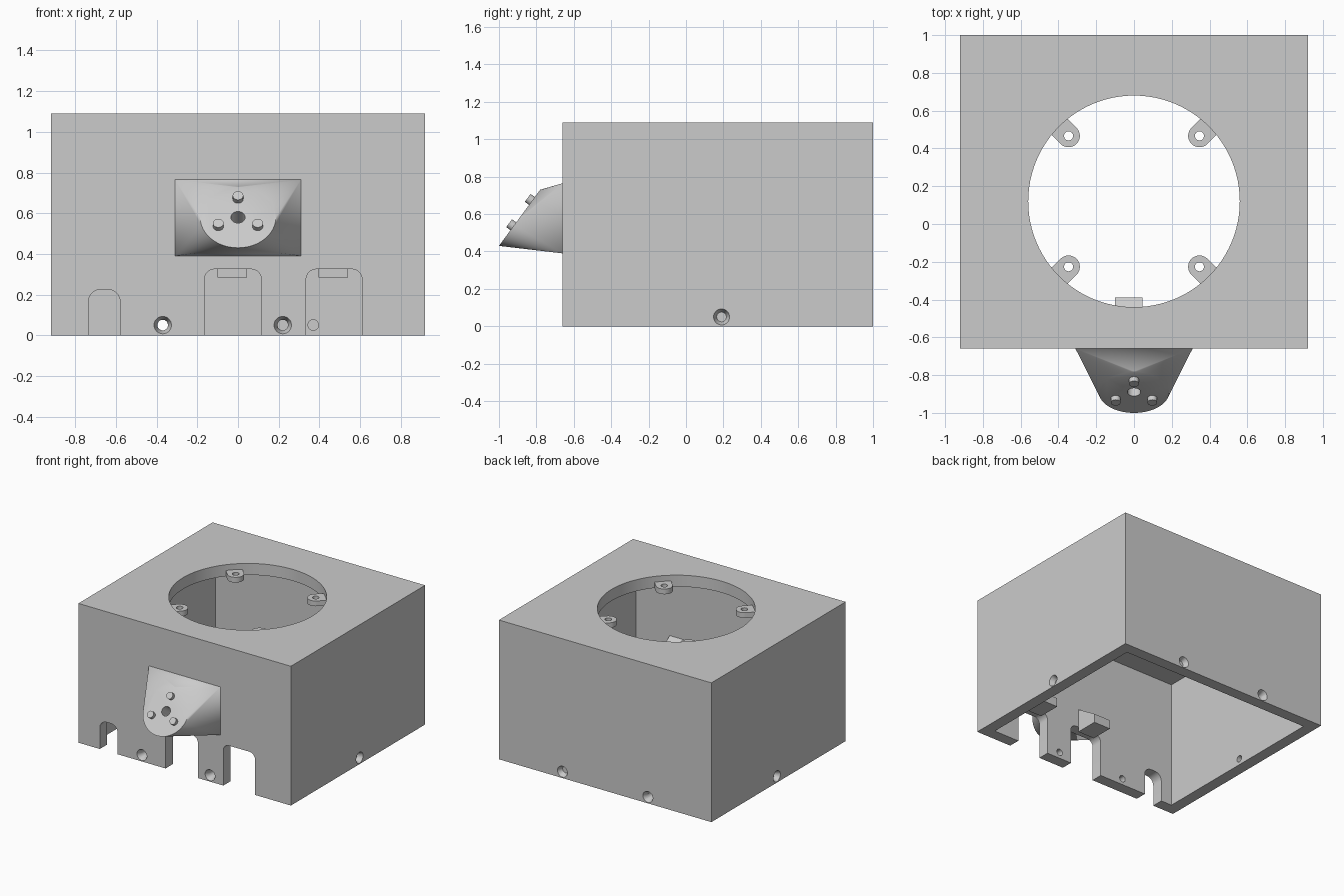
import bpy, bmesh, math
from mathutils import Matrix, Vector

cube = bpy.data.objects.get("Cube")
if cube:
    bpy.data.objects.remove(cube, do_unlink=True)

grey = bpy.data.materials.new("plain_grey")
grey.use_nodes = True
grey.diffuse_color = (0.6, 0.6, 0.6, 1)
grey.node_tree.nodes["Principled BSDF"].inputs["Base Color"].default_value = (0.6, 0.6, 0.6, 1)

W, FRONT, BACK, H, T = 0.92, -0.66, 1.0, 1.09, 0.09
MID = (FRONT + BACK) / 2


def finish(name, bm):
    bmesh.ops.recalc_face_normals(bm, faces=bm.faces)
    mesh = bpy.data.meshes.new(name)
    bm.to_mesh(mesh)
    bm.free()
    obj = bpy.data.objects.new(name, mesh)
    bpy.context.collection.objects.link(obj)
    mesh.materials.append(grey)
    return obj


def box(name, x0, x1, y0, y1, z0, z1):
    bm = bmesh.new()
    size = Matrix.Diagonal((x1 - x0, y1 - y0, z1 - z0, 1))
    centre = Matrix.Translation(((x0 + x1) / 2, (y0 + y1) / 2, (z0 + z1) / 2))
    bmesh.ops.create_cube(bm, size=1, matrix=centre @ size)
    return finish(name, bm)


def rod(name, start, end, r1, r2=None, segments=32):
    """Cylinder or cone between two points."""
    a, b = Vector(start), Vector(end)
    turn = (b - a).to_track_quat('Z', 'Y').to_matrix().to_4x4()
    bm = bmesh.new()
    bmesh.ops.create_cone(bm, cap_ends=True, segments=segments, radius1=r1,
                          radius2=r1 if r2 is None else r2, depth=(b - a).length,
                          matrix=Matrix.Translation((a + b) / 2) @ turn)
    return finish(name, bm)


def prism(name, points, move):
    """Extrude a closed outline of 3D points."""
    bm = bmesh.new()
    face = bm.faces.new([bm.verts.new(p) for p in points])
    new = bmesh.ops.extrude_face_region(bm, geom=[face])["geom"]
    bmesh.ops.translate(bm, vec=move, verts=[v for v in new if isinstance(v, bmesh.types.BMVert)])
    return finish(name, bm)


def cut(target, cutter):
    cutter.hide_render = True
    mod = target.modifiers.new("cut", 'BOOLEAN')
    mod.operation, mod.solver, mod.object = 'DIFFERENCE', 'EXACT', cutter
    with bpy.context.temp_override(object=target, active_object=target):
        bpy.ops.object.modifier_apply(modifier=mod.name)
    bpy.data.objects.remove(cutter, do_unlink=True)


def arc(cx, cy, r, start, end, steps):
    return [(cx + r * math.cos(math.radians(start + (end - start) * i / steps)),
             cy + r * math.sin(math.radians(start + (end - start) * i / steps)))
            for i in range(steps + 1)]


# Open-bottomed case with a round opening in the top
case = box("case", -W, W, FRONT, BACK, 0, H)
cut(case, box("cavity", -W + T, W - T, FRONT + T, BACK - T, -0.2, H - T))
cut(case, rod("opening", (0, 0.12, 0.8), (0, 0.12, 1.3), 0.56, segments=96))

# Cable notches with rounded upper corners along the front
for x0, x1, top, r in ((-0.735, -0.58, 0.225, 0.06), (-0.165, 0.115, 0.325, 0.05),
                       (0.335, 0.61, 0.325, 0.05)):
    outline = [(x0, -0.1), (x1, -0.1)]
    outline += arc(x1 - r, top - r, r, 0, 90, 8) + arc(x0 + r, top - r, r, 90, 180, 8)
    cut(case, prism("notch", [(x, FRONT - 0.1, z) for x, z in outline], (0, 0.25, 0)))

# Countersunk screw holes: surface point and inward direction
screws = [((x, FRONT, 0.05), (0, 1, 0)) for x in (-0.37, 0.22)]
screws += [((x, BACK, 0.05), (0, -1, 0)) for x in (-0.37, 0.37)]
screws += [((s * W, 0.19, 0.05), (-s, 0, 0)) for s in (-1, 1)]
for spot, inward in screws:
    p, d = Vector(spot), Vector(inward)
    cut(case, rod("hole", p - d * 0.05, p + d * 0.15, 0.026))
    cut(case, rod("countersink", p - d * 0.01, p + d * 0.04, 0.047, 0.026))

parts = [case]

# Four mounting lugs inside the round opening
for sx in (-1, 1):
    for sy in (-1, 1):
        outline = [(0.565, -0.06), (0.565, 0.06)] + arc(0.49, 0, 0.06, 90, 270, 16)
        turn = Matrix.Translation((0, 0.12, 1.004)) @ Matrix.Rotation(math.atan2(sy, sx), 4, 'Z')
        lug = prism("mounting_lug", [turn @ Vector((x, y, 0)) for x, y in outline], (0, 0, 0.041))
        c = turn @ Vector((0.49, 0, 0))
        cut(lug, rod("hole", c - Vector((0, 0, 0.1)), c + Vector((0, 0, 0.1)), 0.024))
        parts.append(lug)

# Wedge-shaped ledges behind the two large notches
inner = FRONT + T
for x in (-0.1, 0.395):
    side = [(inner, 0.285), (-0.39, 0.285), (-0.39, 0.355), (inner, 0.47)]
    parts.append(prism("cable_ledge", [(x, y, z) for y, z in side], (0.145, 0, 0)))

# Snout: hull from a rectangle on the case to a tilted disc
centre = Vector((0, -0.89, 0.58))
normal = Vector((0, -0.3, 0.22)).normalized()
up = Vector((0, 0.22, 0.3)).normalized()
bm = bmesh.new()
for x in (-0.31, 0.31):
    for z in (0.39, 0.765):
        bm.verts.new((x, FRONT, z))
for x, v in arc(0, 0, 0.186, 0, 360, 72)[:-1]:
    bm.verts.new(centre + Vector((x, 0, 0)) + up * v)
bmesh.ops.convex_hull(bm, input=bm.verts)
bmesh.ops.dissolve_limit(bm, angle_limit=0.002, verts=bm.verts, edges=bm.edges)
snout = finish("snout", bm)
cut(snout, rod("bore", centre + normal * 0.05, centre - normal * 0.15, 0.035))
parts.append(snout)

# Three small pegs on the disc
for a in (90, 210, 330):
    x, v = arc(0, 0, 0.112, a, a, 1)[0]
    p = centre + Vector((x, 0, 0)) + up * v
    parts.append(rod("peg", p - normal * 0.01, p + normal * 0.028, 0.026))

# Smooth the round surfaces, keep corners sharp
bpy.ops.object.select_all(action='DESELECT')
for obj in parts:
    obj.select_set(True)
bpy.context.view_layer.objects.active = case
bpy.ops.object.shade_smooth_by_angle(angle=math.radians(30))
